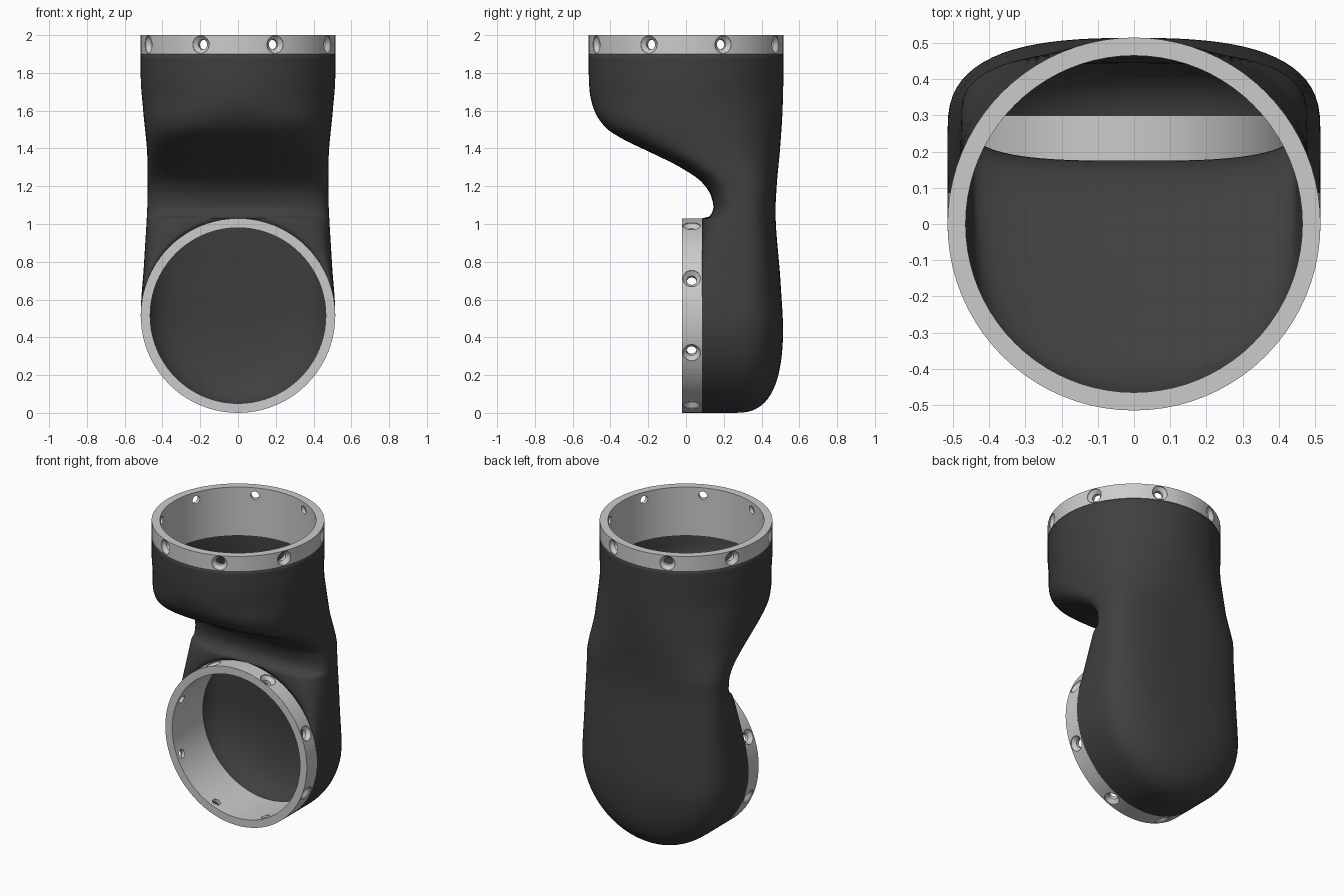
import bpy, bmesh, math
from mathutils import Matrix, Vector

if "Cube" in bpy.data.objects:
    bpy.data.objects.remove(bpy.data.objects["Cube"])

R = 0.515          # outer radius of both flanges and of the round lower end
RIM_Y = 0.085      # where the shell meets the front flange


def curve(points, z):
    """Smooth monotone interpolation through (z, value) points."""
    if z <= points[0][0]:
        return points[0][1]
    if z >= points[-1][0]:
        return points[-1][1]
    d = [(b[1] - a[1]) / (b[0] - a[0]) for a, b in zip(points, points[1:])]
    m = [0] + [2 * p * q / (p + q) if p * q > 0 else 0 for p, q in zip(d, d[1:])] + [0]
    for i, (a, b) in enumerate(zip(points, points[1:])):
        if z <= b[0]:
            h = b[0] - a[0]
            t = (z - a[0]) / h
            return ((2*t**3 - 3*t*t + 1) * a[1] + (t**3 - 2*t*t + t) * h * m[i]
                    + (3*t*t - 2*t**3) * b[1] + (t**3 - t*t) * h * m[i + 1])


# Side profile and section shape against height
FRONT = [(1.03, 0.085), (1.04, 0.125), (1.09, 0.145), (1.15, 0.132), (1.22, 0.085), (1.3, -0.03),
         (1.38, -0.19), (1.45, -0.335), (1.51, -0.425), (1.6, -0.485), (1.7, -0.51), (1.8, -R)]
BACK = [(0.4, R), (0.7, 0.5), (1.07, 0.474), (1.2, 0.48), (1.4, 0.498), (1.6, 0.511), (1.75, R)]
WIDTH = [(0.515, R), (0.8, 0.497), (1.2, 0.478), (1.35, 0.48), (1.6, 0.502), (1.78, R)]
CENTRE = [(0.515, 0.25), (1.03, 0.29), (1.15, 0.29), (1.4, 0.12), (1.7, 0.0)]
BACK_N = [(0.515, 2.8), (1.1, 2.8), (1.75, 2.0)]
FRONT_N = [(1.03, 3.2), (1.35, 3.2), (1.7, 2.0)]


def section(z, chord, steps=20):
    """Half outline at one height, from front edge round to the back centre."""
    yf, yb, yc = curve(FRONT, z), curve(BACK, z), curve(CENTRE, z)
    low = z < R
    w = chord if low else curve(WIDTH, z)
    n, nf = curve(BACK_N, z), curve(FRONT_N, z)
    drop = R - z if low else 0
    pts = []
    for k in range(steps):
        a = k / steps * math.pi / 2
        x = chord + (w - chord) * math.sin(a) ** (2 / nf)
        pts.append((x, yc - (yc - yf) * math.cos(a) ** (2 / nf), z))
    for k in range(steps + 1):
        x = w * math.cos(k / steps * math.pi / 2)
        r = math.hypot(x, drop) / (R if low else w)
        u = max(0, 1 - r ** n) ** (1 / n)
        pts.append((max(x, 0) if k < steps else 0, yc + (yb - yc) * u, z))
    return pts


def new_object(name, bm, angle=35):
    me = bpy.data.meshes.new(name)
    bm.to_mesh(me)
    bm.free()
    ob = bpy.data.objects.new(name, me)
    bpy.context.collection.objects.link(ob)
    return ob


def smooth(ob, angle=35):
    bpy.ops.object.select_all(action='DESELECT')
    ob.select_set(True)
    bpy.context.view_layer.objects.active = ob
    bpy.ops.object.shade_smooth_by_angle(angle=math.radians(angle))


# Dark shell: lofted half, mirrored and thickened
rows = []
for i in range(41):
    a = math.pi * i / 40
    rows.append(section(R - R * math.cos(a), 0 if i in (0, 40) else R * math.sin(a)))
rows += [section(1.03 + 0.87 * (i / 48) ** 1.15, 0) for i in range(1, 49)]
bm = bmesh.new()
grid = [[bm.verts.new(p) for p in row] for row in rows]
for lo, hi in zip(grid, grid[1:]):
    for j in range(len(lo) - 1):
        bm.faces.new((lo[j], lo[j + 1], hi[j + 1], hi[j]))
bmesh.ops.remove_doubles(bm, verts=bm.verts, dist=0.0003)
shell = new_object("elbow_shell", bm)
smooth(shell, 45)
mirror = shell.modifiers.new("mirror", 'MIRROR')
mirror.use_clip = True
mirror.merge_threshold = 0.0005
wall = shell.modifiers.new("wall", 'SOLIDIFY')
wall.thickness = 0.03
wall.offset = -1
dark = bpy.data.materials.new("dark_shell")
dark.diffuse_color = (0.05, 0.05, 0.05, 1)
dark.use_nodes = True
dark.node_tree.nodes["Principled BSDF"].inputs["Base Color"].default_value = dark.diffuse_color
shell.data.materials.append(dark)


def lathe(bm, profile, matrix, seg):
    """Closed (radius, height) profile spun round local z."""
    loops = [[bm.verts.new(matrix @ Vector((r * math.cos(2*math.pi*s/seg),
                                            r * math.sin(2*math.pi*s/seg), h)))
              for r, h in profile] for s in range(seg)]
    for s in range(seg):
        a, b = loops[s], loops[(s + 1) % seg]
        for k in range(len(profile)):
            q = (k + 1) % len(profile)
            bm.faces.new((a[k], b[k], b[q], a[q]))


def flange(name, matrix, band):
    """Bolt ring with an inner sleeve; local z = 0 is the mating face."""
    bm = bmesh.new()
    lathe(bm, [(0.465, -0.32), (0.484, -0.32), (0.484, -band), (R, -band), (R, 0), (0.465, 0)],
          Matrix(), 80)
    bmesh.ops.recalc_face_normals(bm, faces=bm.faces)
    ring = new_object(name, bm)
    # Eight countersunk radial screw holes
    bm = bmesh.new()
    for k in range(8):
        place = (Matrix.Rotation(math.radians(22.5 + 45 * k), 4, 'Z')
                 @ Matrix.Translation((0, 0, -0.05)) @ Matrix.Rotation(math.pi / 2, 4, 'Y'))
        outline = [(0.026, 0.42), (0.026, 0.488), (0.047, 0.509), (0.047, 0.56)]
        rims = [[bm.verts.new(place @ Vector((r * math.cos(math.pi*s/10), r * math.sin(math.pi*s/10), h)))
                 for s in range(20)] for r, h in outline]
        for a, b in zip(rims, rims[1:]):
            for s in range(20):
                t = (s + 1) % 20
                bm.faces.new((a[s], a[t], b[t], b[s]))
        bm.faces.new(rims[0][::-1])
        bm.faces.new(rims[-1])
    bmesh.ops.recalc_face_normals(bm, faces=bm.faces)
    cutter = new_object(name + "_hole_cutter", bm)
    cutter.hide_render = True
    cut = ring.modifiers.new("holes", 'BOOLEAN')
    cut.object = cutter
    cut.operation = 'DIFFERENCE'
    cut.solver = 'EXACT'
    bpy.context.view_layer.update()
    done = bpy.data.meshes.new_from_object(ring.evaluated_get(bpy.context.evaluated_depsgraph_get()))
    ring.modifiers.clear()
    ring.data = done
    bpy.data.objects.remove(cutter)
    ring.matrix_world = matrix
    smooth(ring, 30)


flange("top_flange", Matrix.Translation((0, 0, 2)), 0.1)
flange("front_flange", Matrix.Translation((0, -0.02, R)) @ Matrix.Rotation(math.pi / 2, 4, 'X'), 0.106)
